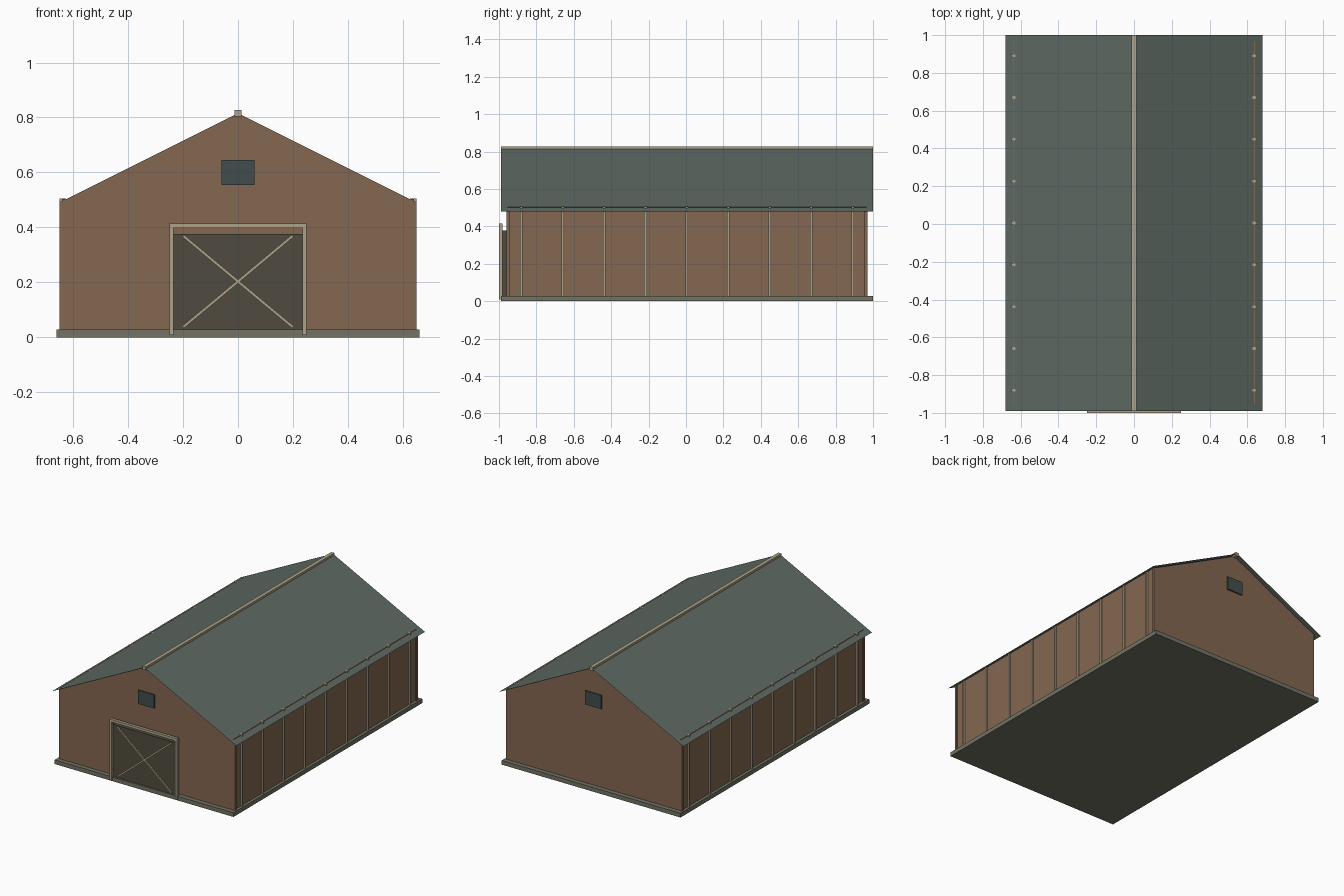
import bpy, math
from mathutils import Vector

if "Cube" in bpy.data.objects:
    bpy.data.objects.remove(bpy.data.objects["Cube"])


def material(name, rgb):
    m = bpy.data.materials.new(name)
    m.diffuse_color = (*rgb, 1)
    m.use_nodes = True
    m.node_tree.nodes["Principled BSDF"].inputs["Base Color"].default_value = m.diffuse_color
    return m


BROWN = material("brown_boards", (0.23, 0.135, 0.08))
CREAM = material("cream_trim", (0.42, 0.36, 0.25))
GREEN = material("green_roof", (0.11, 0.14, 0.12))
STONE = material("stone_base", (0.17, 0.17, 0.13))
DOOR = material("dark_door", (0.08, 0.07, 0.05))
GLASS = material("dark_vent", (0.055, 0.075, 0.075))


def mesh(name, verts, faces, mat):
    me = bpy.data.meshes.new(name)
    me.from_pydata(verts, [], faces)
    me.materials.append(mat)
    ob = bpy.data.objects.new(name, me)
    bpy.context.collection.objects.link(ob)
    return ob


def box(name, x, y, z, mat):
    v = [(a, b, c) for a in x for b in y for c in z]
    f = [(0, 1, 3, 2), (4, 6, 7, 5), (0, 4, 5, 1), (2, 3, 7, 6), (0, 2, 6, 4), (1, 5, 7, 3)]
    return mesh(name, v, f, mat)


def side(s, a, b):
    return sorted((s * a, s * b))


FRONT, BACK = -0.99, 1.0      # roof and base ends
WF, WB = -0.96, 0.97          # wall ends

# Base slab
box("base_slab", (-0.66, 0.66), (FRONT, BACK), (0, 0.028), STONE)

# End walls, gables and gable vents
for tag, y0, y1, d in (("front", WF, WF + 0.012, -1), ("back", WB - 0.012, WB, 1)):
    box(tag + "_wall", (-0.635, 0.635), (y0, y1), (0.025, 0.49), BROWN)
    tri = [(-0.65, 0.49), (0.65, 0.49), (0, 0.815)]
    mesh(tag + "_gable", [(x, y, z) for y in (y0, y1) for x, z in tri],
         [(0, 1, 2), (5, 4, 3), (0, 3, 4, 1), (1, 4, 5, 2), (2, 5, 3, 0)], BROWN)
    outer = y0 if d < 0 else y1
    box(tag + "_vent", (-0.06, 0.06), sorted((outer, outer + d * 0.01)), (0.555, 0.645), GLASS)

# Side walls, corner posts, battens and roof slopes
for s, tag in ((-1, "left"), (1, "right")):
    box(tag + "_wall", side(s, 0.63, 0.641), (WF + 0.005, WB - 0.005), (0.025, 0.503), BROWN)
    for y in (WF, WB - 0.015):
        box(tag + "_corner_post", side(s, 0.635, 0.65), (y, y + 0.015), (0.025, 0.495), BROWN)
    for i in range(9):
        y = 0.005 + (i - 4) * 0.2215
        box(tag + "_batten", side(s, 0.625, 0.65), (y - 0.007, y + 0.007), (0.025, 0.506), CREAM)
    quad = [(0, FRONT, 0.82), (s * 0.68, FRONT, 0.48), (s * 0.68, BACK, 0.48), (0, BACK, 0.82)]
    mesh(tag + "_roof", quad, [(0, 1, 2, 3) if s > 0 else (3, 2, 1, 0)], GREEN)

# Ridge cap
box("ridge_cap", (-0.012, 0.012), (FRONT, BACK), (0.804, 0.828), CREAM)

# Barn door with frame and crossed braces
box("door_panel", (-0.235, 0.235), (-0.983, WF), (0.025, 0.377), DOOR)
for s in (-1, 1):
    box("door_jamb", side(s, 0.235, 0.25), (-1.0, -0.98), (0.008, 0.415), CREAM)
box("door_header", (-0.25, 0.25), (-1.0, -0.98), (0.398, 0.415), CREAM)
a, b = Vector((-0.2, 0, 0.037)), Vector((0.2, 0, 0.37))
half = (b - a).length / 2
tilt = math.atan2(b.z - a.z, b.x - a.x)
for s in (-1, 1):
    brace = box("door_brace", (-half, half), (-0.006, 0.006), (-0.005, 0.005), CREAM)
    brace.location = (0, -0.985, 0.2035)
    brace.rotation_euler = (0, s * tilt, 0)
